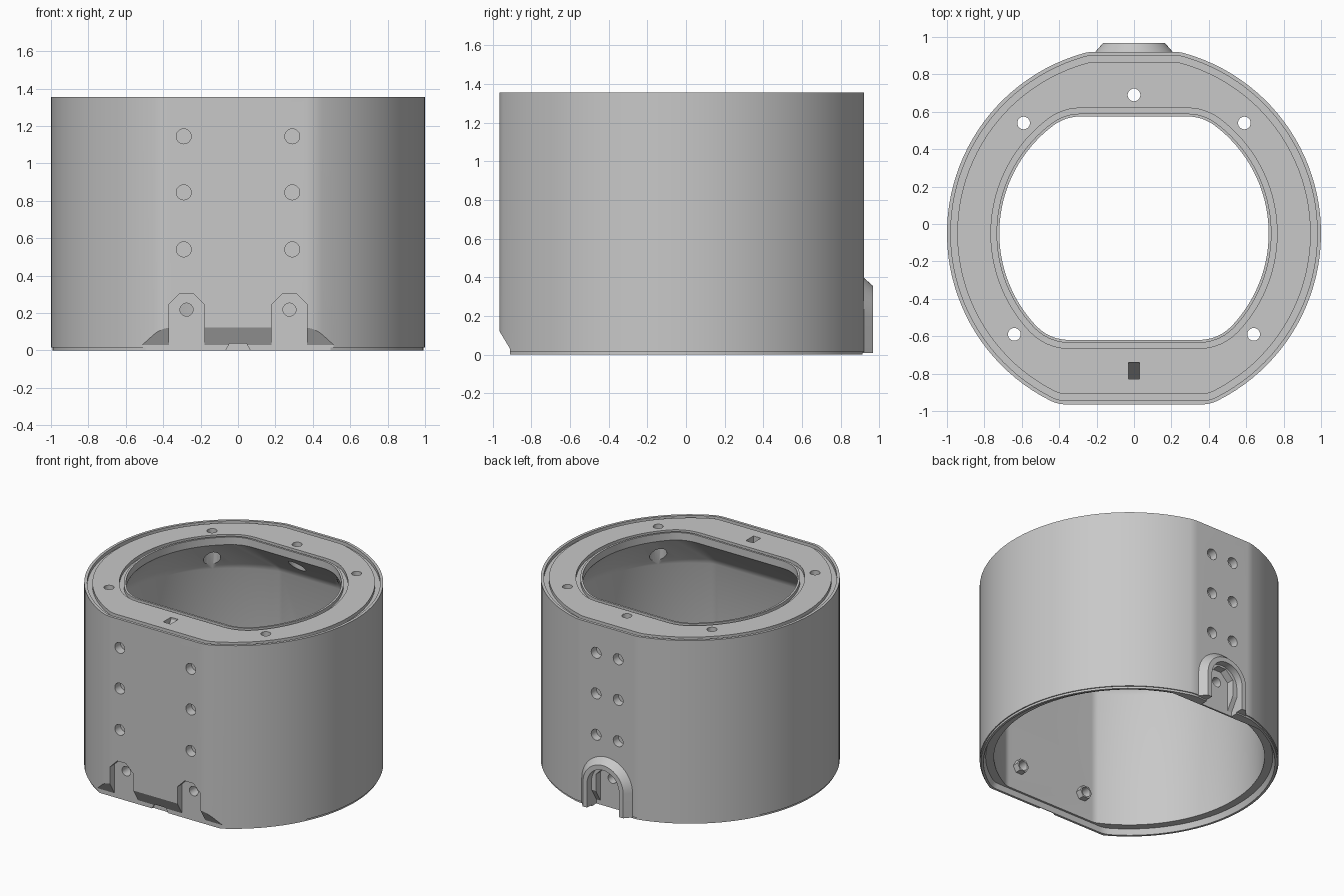
import bpy, bmesh, math

if "Cube" in bpy.data.objects:
    bpy.data.objects.remove(bpy.data.objects["Cube"])

CY = -0.05      # centre of the round wall
TOP = 1.355
GROOVE = 1.33
GREY = (0.58, 0.58, 0.58, 1)

grey = bpy.data.materials.new("grey plastic")
grey.use_nodes = True
grey.diffuse_color = GREY
grey.node_tree.nodes["Principled BSDF"].inputs["Base Color"].default_value = GREY


def outline(radius, front, back, fillet, steps=44, corner=7):
    """Circle clipped by a front and a back flat, with rounded corners."""
    half = []
    ends = []
    for dist, sign in ((CY - front, -1), (back - CY, 1)):
        cx = math.sqrt((radius - fillet) ** 2 - (dist - fillet) ** 2)
        ends.append((cx, sign * (dist - fillet)))
    angles = [math.atan2(cy, cx) for cx, cy in ends]

    def fillet_arc(end, a, b):
        cx, cy = end
        for i in range(corner):
            t = a + (b - a) * i / (corner - 1)
            half.append((cx + fillet * math.cos(t), CY + cy + fillet * math.sin(t)))

    fillet_arc(ends[0], -math.pi / 2, angles[0])
    for i in range(1, steps):
        t = angles[0] + (angles[1] - angles[0]) * i / steps
        half.append((radius * math.cos(t), CY + radius * math.sin(t)))
    fillet_arc(ends[1], angles[1], math.pi / 2)
    return half + [(-x, y) for x, y in reversed(half)]


def wall(t):
    return outline(1 - t, -0.965 + t, 0.92 - t, 0.2 - t)


def opening(t):
    return outline(0.72 + t, -0.62 - t, 0.575 + t, 0.24 + t)


def flare(k):
    """Outline part of the way from the lid opening to the inner wall."""
    return [(a + (c - a) * k, b + (d - b) * k) for (a, b), (c, d) in zip(opening(0), wall(0.095))]


def finish(name, bm):
    bmesh.ops.recalc_face_normals(bm, faces=bm.faces)
    mesh = bpy.data.meshes.new(name)
    bm.to_mesh(mesh)
    bm.free()
    mesh.materials.append(grey)
    ob = bpy.data.objects.new(name, mesh)
    bpy.context.collection.objects.link(ob)
    return ob


def loft(name, rings, caps=True):
    """Bridge rings of points; either cap the ends or close into a loop."""
    bm = bmesh.new()
    loops = [[bm.verts.new(p) for p in ring] for ring in rings]
    pairs = list(zip(loops, loops[1:]))
    if caps:
        bm.faces.new(loops[0])
        bm.faces.new(loops[-1])
    else:
        pairs.append((loops[-1], loops[0]))
    for a, b in pairs:
        n = len(a)
        for i in range(n):
            j = (i + 1) % n
            bm.faces.new((a[i], a[j], b[j], b[i]))
    return finish(name, bm)


def along(points, d, axis):
    order = {"x": lambda u, v: (d, u, v), "y": lambda u, v: (u, d, v), "z": lambda u, v: (u, v, d)}
    return [order[axis](u, v) for u, v in points]


def prism(name, points, a, b, axis="y"):
    return loft(name, [along(points, a, axis), along(points, b, axis)])


def circle(u, v, r, n=24):
    return [(u + r * math.cos(2 * math.pi * i / n), v + r * math.sin(2 * math.pi * i / n)) for i in range(n)]


def arch(r, zc, z0, n=24):
    return [(r, z0)] + [(r * math.cos(math.pi * i / n), zc + r * math.sin(math.pi * i / n))
                        for i in range(n + 1)] + [(-r, z0)]


def tab(xc, w, z0, z1, c=0.06):
    return [(xc - w, z0), (xc + w, z0), (xc + w, z1 - c), (xc + w - c, z1), (xc - w + c, z1), (xc - w, z1 - c)]


def combine(target, tool, operation="DIFFERENCE"):
    mod = target.modifiers.new("combine", "BOOLEAN")
    mod.operation = operation
    mod.solver = "EXACT"
    mod.object = tool
    tool.hide_render = True
    bpy.context.view_layer.objects.active = target
    bpy.ops.object.modifier_apply(modifier=mod.name)
    bpy.data.objects.remove(tool)


def slot(xc, floor, inner, side):
    """Tab-shaped slot with a screw hole and a hexagonal nut seat inside."""
    combine(housing, prism("slot", tab(xc, 0.095, -0.05, 0.305), floor, side * 1.1))
    combine(housing, prism("nut_seat", circle(xc, 0.218, 0.05, 6), inner + side * 0.015, inner - side * 0.045), "UNION")
    combine(housing, prism("screw_hole", circle(xc, 0.218, 0.035), side * 0.75, side * 1.1))


# Hollow housing: wall, grooved lid, sloped underside, recessed foot
sections = [
    (wall(0.008), 0), (wall(0.008), 0.015), (wall(0), 0.015), (wall(0), TOP),
    (wall(0.02), TOP), (wall(0.02), GROOVE), (wall(0.055), GROOVE), (wall(0.055), TOP),
    (opening(0.045), TOP), (opening(0.045), GROOVE), (opening(0.015), GROOVE), (opening(0.015), TOP),
    (opening(0), TOP), (opening(0), 1.3), (flare(0.92), 1.085), (wall(0.095), 1.04),
    (wall(0.095), 0.04), (outline(0.96, -0.885, 0.84, 0.14), 0.04), (outline(0.975, -0.893, 0.848, 0.14), 0),
]
housing = loft("housing", [along(p, z, "z") for p, z in sections], caps=False)

# Arched boss low on the back, open in the middle, with a slot and a sloped foot
boss = loft("boss", [along(arch(r, 0.19, 0.01), y, "y") for r, y in ((0.21, 0.885), (0.21, 0.917), (0.165, 0.968))])
combine(housing, boss, "UNION")
combine(housing, prism("pocket", arch(0.13, 0.19, -0.1), 0.915, 1.1))
combine(housing, prism("back_foot_cut", [(1.0, -0.05), (0.86, -0.05), (0.86, 0.03), (0.92, 0.13), (1.0, 0.13)],
                       -0.13, 0.13, "x"))
slot(0, 0.86, 0.825, 1)

# Sloped cut and small notch at the foot of the front, and the two front slots
combine(housing, prism("foot_cut", [(-1.09, -0.05), (-0.91, -0.05), (-0.91, 0.03), (-1.09, 0.33)], -0.7, 0.7, "x"))
combine(housing, prism("notch", [(-0.077, -0.02), (0.077, -0.02), (0.045, 0.037), (-0.045, 0.037)], -1.1, -0.898))

for s in (-1, 1):
    slot(s * 0.275, -0.91, -0.87, -1)
    # Blind holes up the front and the back
    for z in (0.54, 0.845, 1.145):
        combine(housing, prism("front_hole", circle(s * 0.29, z, 0.04), -1.1, -0.9))
        combine(housing, prism("back_hole", circle(s * 0.09, z, 0.04), 0.86, 1.1))

# Holes through the lid, wider underneath, and its slanted slot
for x, y in ((0, 0.69), (0.59, 0.54), (-0.59, 0.54), (0.64, -0.59), (-0.64, -0.59)):
    combine(housing, prism("lid_hole", circle(x, y, 0.034), 0.9, 1.5, "z"))
    combine(housing, prism("lid_counterbore", circle(x, y, 0.058), 0.9, 1.27, "z"))
combine(housing, prism("lid_slot", [(-0.74, 1.45), (-0.83, 1.45), (-0.83, 1.16), (-0.74, 1.34)], -0.03, 0.03, "x"))

bpy.ops.object.select_all(action="DESELECT")
housing.select_set(True)
bpy.context.view_layer.objects.active = housing
bpy.ops.object.shade_smooth_by_angle(angle=math.radians(25))
